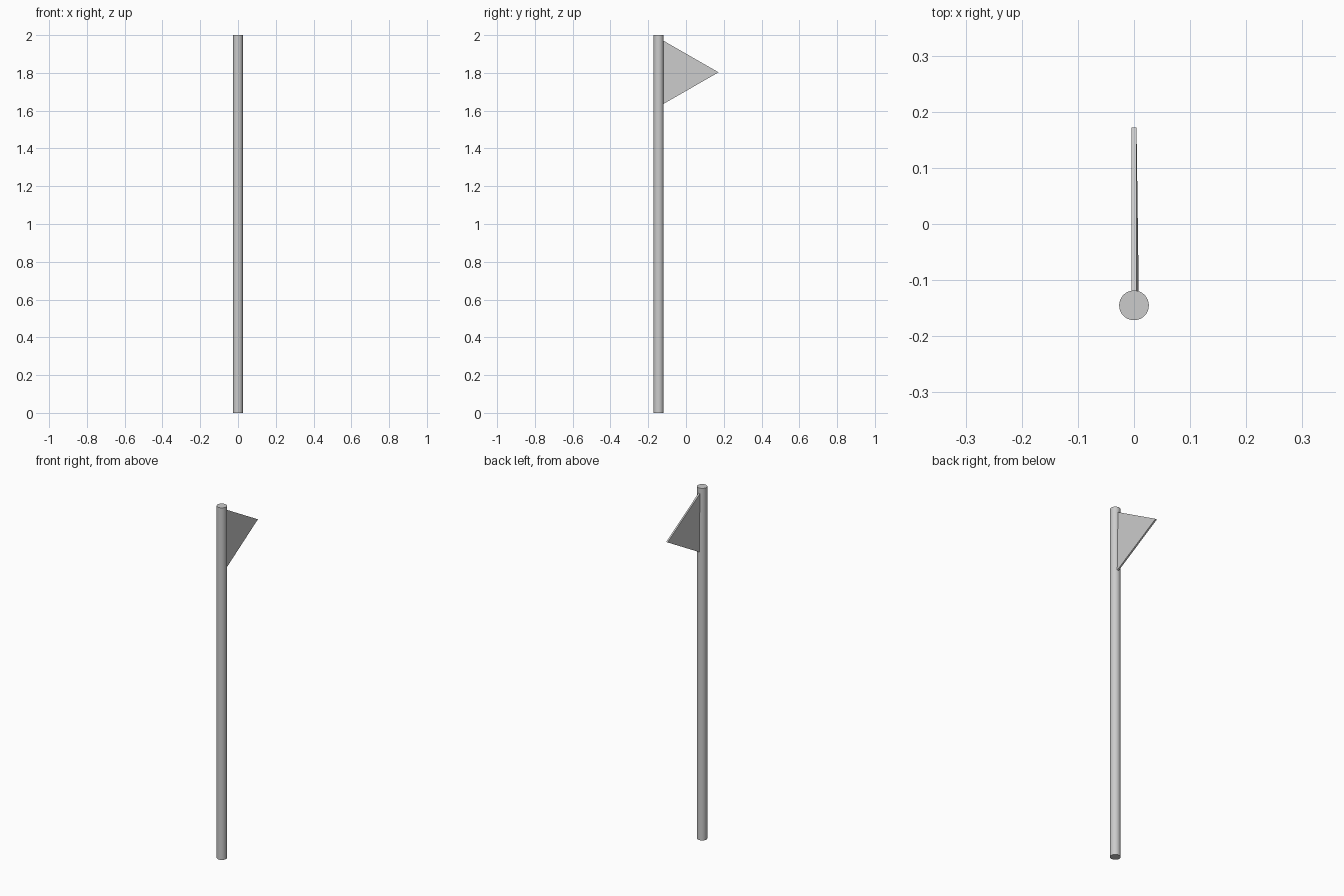
import bpy, bmesh

if "Cube" in bpy.data.objects:
    bpy.data.objects.remove(bpy.data.objects["Cube"])

POLE_Y = -0.145
POLE_R = 0.0265

# Pole: tall thin cylinder standing on the ground
bpy.ops.mesh.primitive_cylinder_add(vertices=32, radius=POLE_R, depth=2.0,
                                    location=(0, POLE_Y, 1.0))
pole = bpy.context.object
pole.name = "pole"
bpy.ops.object.shade_smooth_by_angle()

# Pennant: thin triangle, lower corner leaning slightly to +x
half = 0.0045
corners = [(0.0, -0.124, 1.973), (0.0, 0.172, 1.803), (0.004, -0.124, 1.633)]
bm = bmesh.new()
left = [bm.verts.new((x - half, y, z)) for x, y, z in corners]
right = [bm.verts.new((x + half, y, z)) for x, y, z in corners]
bm.faces.new(left)
bm.faces.new(right[::-1])
for i in range(3):
    j = (i + 1) % 3
    bm.faces.new((left[i], right[i], right[j], left[j]))
bmesh.ops.recalc_face_normals(bm, faces=bm.faces)
mesh = bpy.data.meshes.new("pennant")
bm.to_mesh(mesh)
bm.free()
pennant = bpy.data.objects.new("pennant", mesh)
bpy.context.collection.objects.link(pennant)
